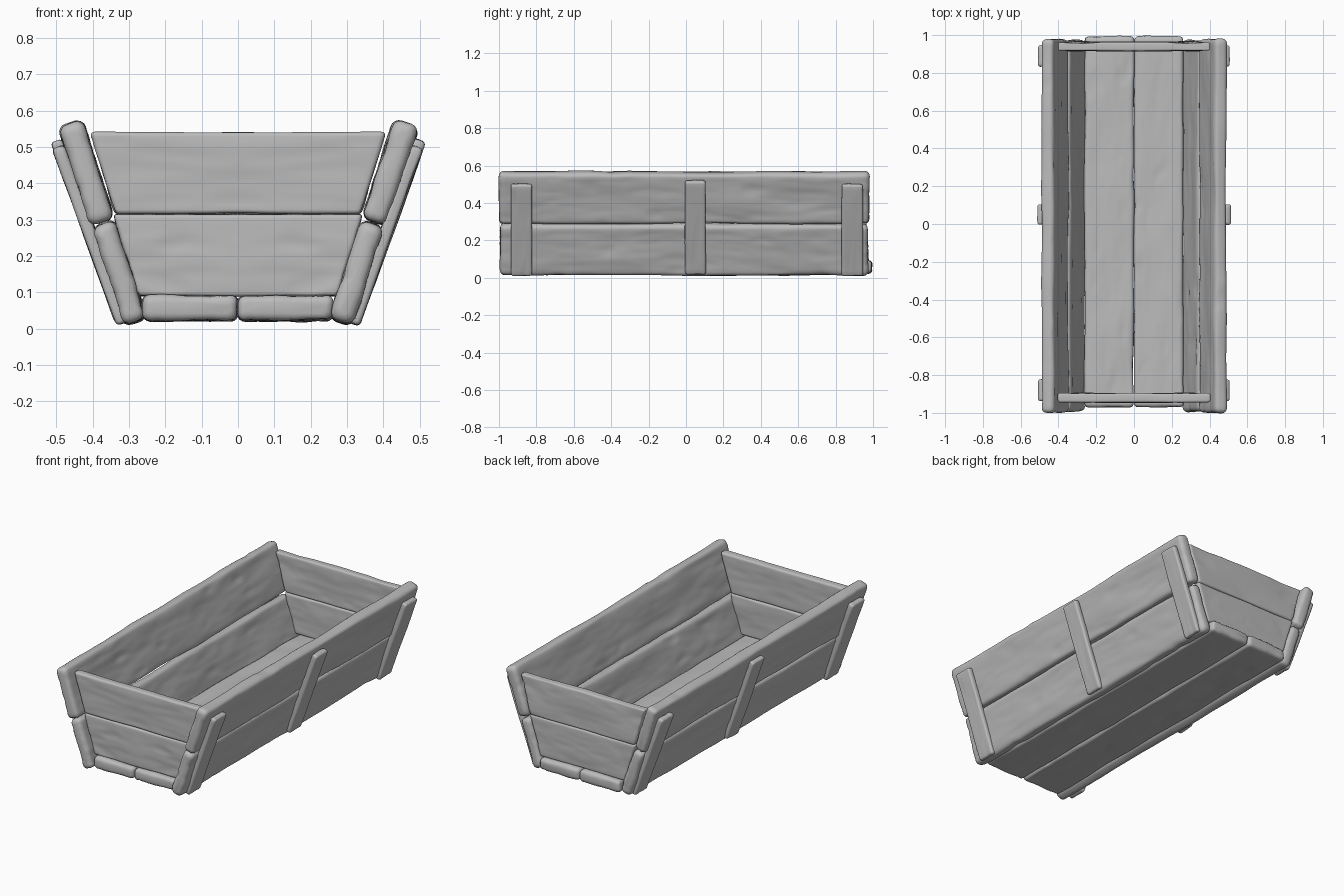
import bpy, bmesh, math
from mathutils import Vector, noise

cube = bpy.data.objects.get("Cube")
if cube:
    bpy.data.objects.remove(cube, do_unlink=True)

wood = bpy.data.materials.new("grey wood")
wood.use_nodes = True
GREY = (0.5, 0.5, 0.5, 1)
wood.diffuse_color = GREY
wood.node_tree.nodes["Principled BSDF"].inputs["Base Color"].default_value = GREY

X, Y, Z = Vector((1, 0, 0)), Vector((0, 1, 0)), Vector((0, 0, 1))


def section(w, t, r, steps):
    """Rounded rectangle, with its long sides divided."""
    pts = []
    corners = [(1, 1), (-1, 1), (-1, -1), (1, -1)]
    for k, (a, b) in enumerate(corners):
        for i in range(5):
            ang = math.pi / 2 * (k + i / 4)
            pts.append((a * (w / 2 - r) + r * math.cos(ang),
                        b * (t / 2 - r) + r * math.sin(ang)))
        if k % 2 == 0:
            for i in range(1, steps):
                pts.append((a * (w / 2 - r) * (1 - 2 * i / steps), b * t / 2))
    return pts


def plank(name, center, along, across, length, w, t, taper=0, r=0.018,
          amp=0.007, rings=60, seed=0, mirrored=False):
    """Worn board: rounded section lofted along its length, dented by grain."""
    center = Vector(center)
    out = along.cross(across)
    half = length / 2
    pts = section(w, t, r, 16)
    # Rounded ends: (position, inset) pairs
    cap = [(half - r * (1 - math.cos(a)), r * (1 - math.sin(a)))
           for a in (0, math.pi / 6, math.pi / 3)]
    stations = [(-s, i) for s, i in cap]
    stations += [((half - r) * (2 * k / rings - 1), 0) for k in range(rings + 1)]
    stations += [(s, i) for s, i in reversed(cap)]

    bm = bmesh.new()
    loops, local = [], []
    for s, inset in stations:
        loop = []
        for u, v in pts:
            u2, v2 = u * (1 - 2 * inset / w), v * (1 - 2 * inset / t)
            s2 = s * (1 + taper * u2 / half)
            loop.append(bm.verts.new(center + along * s2 + across * u2 + out * v2))
            local.append((s2, u2, v2))
        loops.append(loop)
    n = len(pts)
    for a, b in zip(loops, loops[1:]):
        for i in range(n):
            bm.faces.new((a[i], a[(i + 1) % n], b[(i + 1) % n], b[i]))
    bm.faces.new(loops[0])
    bm.faces.new(loops[-1])
    bmesh.ops.recalc_face_normals(bm, faces=bm.faces)
    bm.normal_update()

    # Long waves, narrow grooves and a few deeper gouges
    moves = []
    for vert, (s, u, v) in zip(bm.verts, local):
        g = abs(s) if mirrored else s
        wave = noise.noise(Vector((g * 3, u * 9, v * 9 + seed * 7.3)))
        groove = -abs(noise.noise(Vector((g * 5, u * 28, v * 12 + seed * 3.1))))
        gouge = min(0, noise.noise(Vector((g * 6, u * 15, v * 5 - seed * 5.7))) + 0.35)
        moves.append(vert.normal * amp * (wave + groove * 0.6 + gouge * 2))
    for vert, move in zip(bm.verts, moves):
        vert.co += move

    mesh = bpy.data.meshes.new(name)
    bm.to_mesh(mesh)
    bm.free()
    mesh.materials.append(wood)
    obj = bpy.data.objects.new(name, mesh)
    bpy.context.collection.objects.link(obj)
    bpy.ops.object.select_all(action="DESELECT")
    obj.select_set(True)
    bpy.context.view_layer.objects.active = obj
    bpy.ops.object.shade_smooth_by_angle(angle=math.radians(50))


for side, sx in (("left", 1), ("right", -1)):
    k = 1 if sx > 0 else 20
    # Leaning side walls, two boards each
    lean = Vector((sx * 0.31, 0, 0.95)).normalized()
    plank(side + "_side_upper_board", (sx * 0.418, -0.01, 0.43), Y, lean,
          1.98, 0.285, 0.07, r=0.022, rings=110, seed=k)
    plank(side + "_side_lower_board", (sx * 0.326, -0.01, 0.153), Y, lean,
          1.97, 0.285, 0.068, r=0.024, rings=110, seed=k + 1)
    # Outer battens
    slope = Vector((sx * 0.178, 0, 0.491)).normalized()
    for i, (part, y, z, size, wid) in enumerate((("front", -0.88, 0.257, 0.52, 0.115),
                                                 ("middle", 0.05, 0.27, 0.53, 0.11),
                                                 ("back", 0.89, 0.257, 0.52, 0.115))):
        x = 0.317 + (z - 0.012) * 0.3625
        plank(f"{side}_{part}_batten", (sx * x, y, z), slope, Y, size, wid, 0.036,
              r=0.012, amp=0.004, rings=24, seed=k + 2 + i)
    # Floor board
    plank(side + "_floor_board", (sx * 0.131, 0.012, 0.057), Y, X,
          1.965, 0.262, 0.07, r=0.02, amp=0.006, rings=110, seed=k + 6)

# End walls, wider at the top
for i, (part, y) in enumerate((("front", -0.92), ("back", 0.94))):
    plank(part + "_wall_upper_board", (0, y, 0.428), X, Z, 0.745, 0.225, 0.05,
          taper=0.31, r=0.012, amp=0.005, seed=41 + i, mirrored=True)
    plank(part + "_wall_lower_board", (0, y, 0.203), X, Z, 0.62, 0.228, 0.05,
          taper=0.31, r=0.012, amp=0.005, seed=44 + i, mirrored=True)
